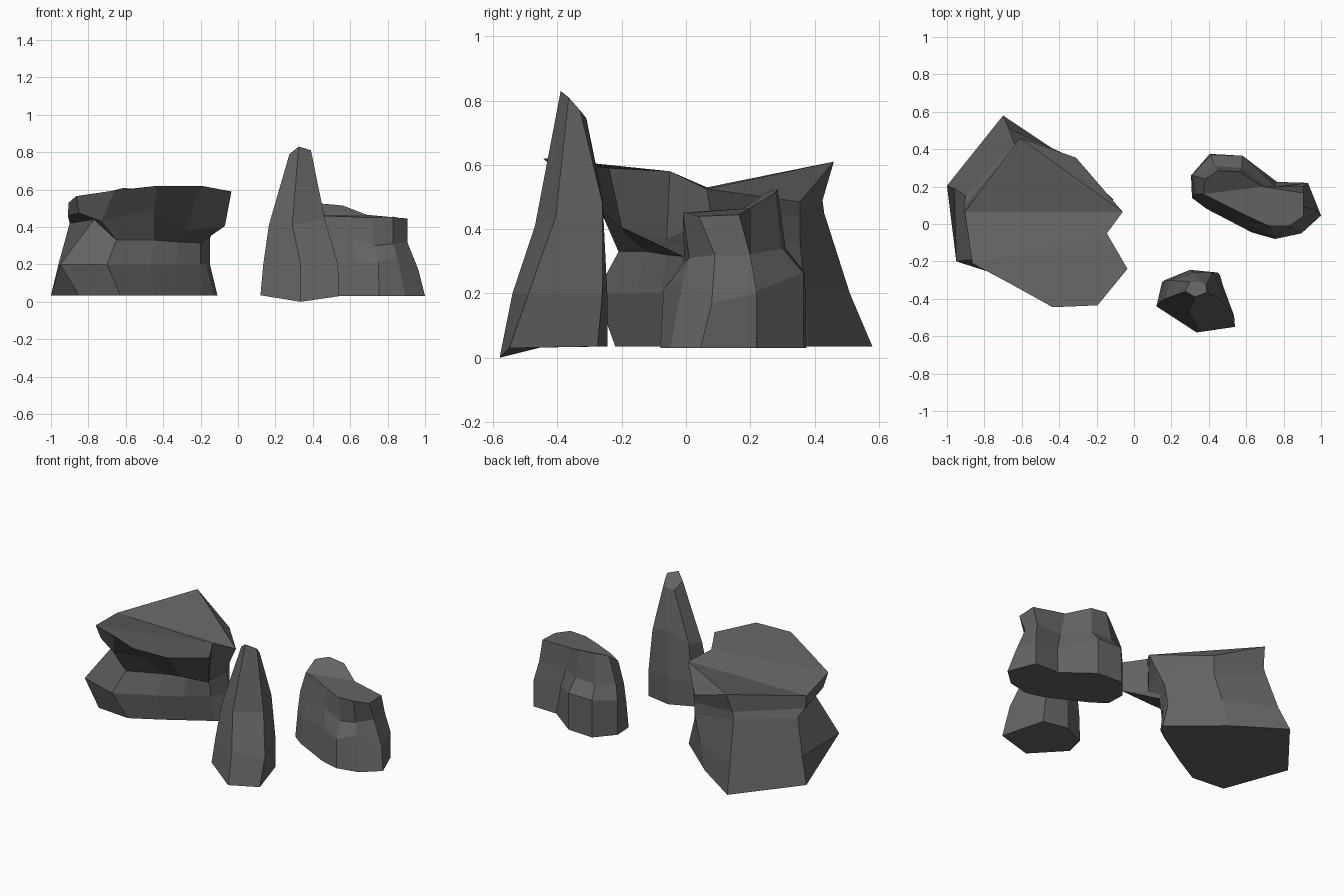
import bpy, bmesh

stone = bpy.data.materials.new("dark grey stone")
stone.diffuse_color = (0.125, 0.125, 0.125, 1)


def level(z, *points):
    """Outline at one height."""
    return [(x, y, z) for x, y in points]


def loft(name, rings, caps):
    """Skin stacked outlines; caps list index runs of the top outline."""
    bm = bmesh.new()
    rows = [[bm.verts.new(p) for p in ring] for ring in rings]
    n = len(rows[0])
    bm.faces.new(rows[0][::-1])
    for low, high in zip(rows, rows[1:]):
        for i in range(n):
            j = (i + 1) % n
            bm.faces.new((low[i], low[j], high[j], high[i]))
    for cap in caps:
        bm.faces.new([rows[-1][i] for i in cap])
    bmesh.ops.recalc_face_normals(bm, faces=bm.faces)
    mesh = bpy.data.meshes.new(name)
    bm.to_mesh(mesh)
    bm.free()
    mesh.materials.append(stone)
    obj = bpy.data.objects.new(name, mesh)
    bpy.context.collection.objects.link(obj)


# Overhanging boulder: body set back at the front right, wide slab, V-shaped top
body = [
    level(0.035, (-.85, -.20), (-.63, -.22), (-.45, -.12), (-.32, -.04), (-.19, .04),
          (-.13, .085), (-.11, .13), (-.40, .38), (-.70, .58), (-1, .205)),
    level(0.2, (-.95, -.20), (-.70, -.28), (-.47, -.16), (-.33, -.08), (-.20, .01),
          (-.17, .06), (-.15, .13), (-.36, .37), (-.67, .51), (-.96, .19)),
    [(-.77, -.18, .44), (-.65, -.21, .33), (-.45, -.12, .33), (-.32, -.06, .32), (-.20, -.01, .315),
     (-.19, .03, .315), (-.15, .10, .34), (-.31, .355, .36), (-.64, .43, .45), (-.90, .15, .42)],
]
slab = [
    [(-.85, -.18, .475), (-.73, -.22, .43), (-.45, -.28, .49), (-.28, -.18, .38), (-.07, -.20, .405),
     (-.16, -.06, .37), (-.11, .08, .43), (-.31, .355, .44), (-.63, .425, .49), (-.91, .09, .46)],
    [(-.865, -.21, .565), (-.66, -.32, .595), (-.435, -.445, .62), (-.195, -.435, .62), (-.035, -.24, .59),
     (-.145, -.05, .58), (-.06, .065, .525), (-.31, .355, .485), (-.61, .46, .61), (-.905, .065, .53)],
]
loft("overhanging_boulder", body + slab, [(0, 1, 2, 3, 4, 5), (9, 0, 5, 6), (9, 6, 8), (6, 7, 8)])

# Tall tapering spire with a slanted tip
loft("spire_rock", [
    [(.12, -.44, .035), (.335, -.58, 0), (.54, -.55, .03), (.46, -.275, .035), (.30, -.245, .035), (.15, -.31, .035)],
    level(0.2, (.135, -.42), (.335, -.54), (.535, -.49), (.45, -.26), (.30, -.245), (.165, -.30)),
    [(.165, -.40, .41), (.29, -.47, .41), (.465, -.405, .44), (.42, -.26, .48), (.32, -.26, .50), (.19, -.30, .43)],
    [(.275, -.36, .79), (.325, -.39, .83), (.39, -.365, .81), (.385, -.33, .77), (.36, -.31, .745), (.30, -.31, .745)],
], [range(6)])

# Low lumpy boulder: flat shelf with a raised knob at the back left
loft("lumpy_boulder", [
    level(0.03, (.31, .14), (.39, .08), (.63, -.045), (.755, -.08), (.895, -.05), (1, .045),
          (.93, .22), (.765, .225), (.58, .365), (.405, .375), (.305, .26)),
    [(.32, .15, .2), (.40, .09, .2), (.62, -.01, .22), (.75, -.07, .21), (.85, -.01, .24), (.965, .08, .17),
     (.93, .22, .2), (.75, .20, .2), (.58, .365, .265), (.41, .37, .265), (.305, .26, .25)],
    [(.33, .16, .32), (.42, .11, .32), (.61, .015, .34), (.73, -.005, .3), (.83, .01, .31), (.905, .09, .32),
     (.905, .20, .32), (.72, .19, .32), (.575, .30, .34), (.43, .31, .34), (.315, .26, .35)],
    [(.37, .16, .45), (.45, .12, .46), (.60, .045, .455), (.72, -.01, .45), (.83, -.01, .455), (.905, .04, .44),
     (.905, .165, .445), (.69, .20, .465), (.56, .28, .515), (.45, .285, .525), (.38, .24, .51)],
], [range(8), (0, 7, 8, 9, 10)])
